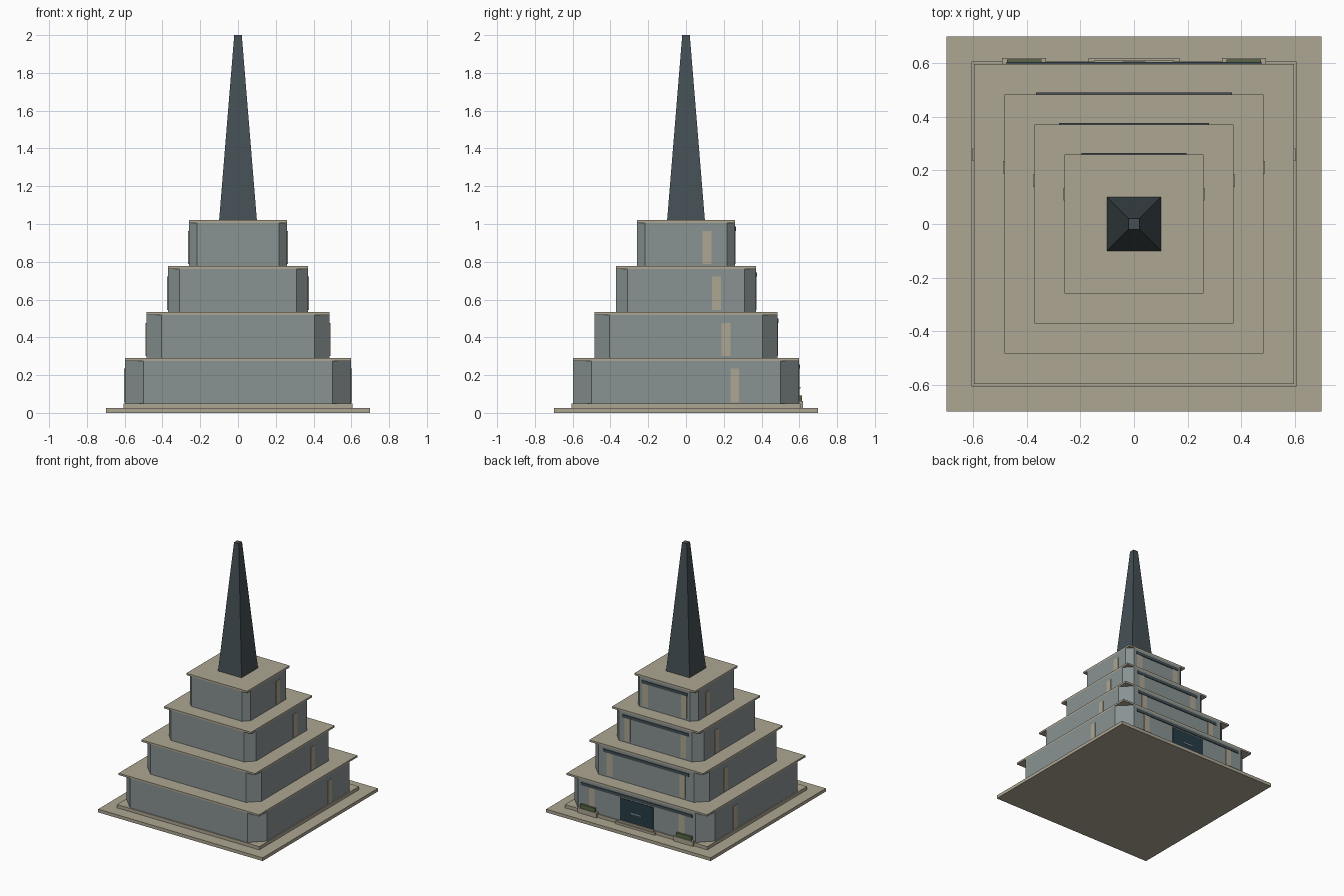
import bpy, bmesh, math

if "Cube" in bpy.data.objects:
    bpy.data.objects.remove(bpy.data.objects["Cube"])


def material(name, rgb):
    m = bpy.data.materials.new(name)
    m.diffuse_color = (*rgb, 1)
    m.use_nodes = True
    m.node_tree.nodes["Principled BSDF"].inputs["Base Color"].default_value = m.diffuse_color
    return m


STONE = material("sandstone", (0.42, 0.38, 0.29))
WALL = material("blue_grey_wall", (0.25, 0.29, 0.29))
SLATE = material("slate", (0.06, 0.08, 0.09))
DOOR = material("dark_door", (0.02, 0.045, 0.06))
METAL = material("pale_metal", (0.35, 0.40, 0.42))
LEAF = material("hedge_green", (0.10, 0.14, 0.06))


def finish(name, bm, mat):
    bmesh.ops.recalc_face_normals(bm, faces=bm.faces)
    mesh = bpy.data.meshes.new(name)
    bm.to_mesh(mesh)
    bm.free()
    mesh.materials.append(mat)
    obj = bpy.data.objects.new(name, mesh)
    bpy.context.collection.objects.link(obj)
    return obj


def prism(name, outline, z0, z1, mat, top_scale=1.0):
    """Closed prism or frustum over an outline."""
    bm = bmesh.new()
    low = [bm.verts.new((x, y, z0)) for x, y in outline]
    high = [bm.verts.new((x * top_scale, y * top_scale, z1)) for x, y in outline]
    n = len(outline)
    bm.faces.new(low)
    bm.faces.new(high)
    for i in range(n):
        j = (i + 1) % n
        bm.faces.new((low[i], low[j], high[j], high[i]))
    return finish(name, bm, mat)


def box(name, x0, x1, y0, y1, z0, z1, mat):
    return prism(name, [(x0, y0), (x1, y0), (x1, y1), (x0, y1)], z0, z1, mat)


def square(name, h, z0, z1, mat):
    return box(name, -h, h, -h, h, z0, z1, mat)


def chamfered(h, c):
    k = h - c
    return [(-k, -h), (k, -h), (h, -k), (h, k), (k, h), (-k, h), (-h, k), (-h, -k)]


# Ground slab and plinth
square("ground_slab", 0.70, 0, 0.025, STONE)
square("plinth", 0.606, 0.025, 0.05, STONE)

# Stepped tiers: half width, corner cut, base height, roof top, lintel half, side pilaster centre
tiers = [
    (0.598, 0.098, 0.05, 0.290, 0.475, 0.258),
    (0.484, 0.078, 0.290, 0.533, 0.365, 0.212),
    (0.371, 0.060, 0.533, 0.777, 0.280, 0.161),
    (0.259, 0.043, 0.777, 1.020, 0.195, 0.111),
]
for i, (h, c, z0, z1, lintel, py) in enumerate(tiers, 1):
    prism(f"tier_{i}_wall", chamfered(h, c), z0, z1 - 0.014, WALL)
    square(f"tier_{i}_roof", h, z1 - 0.014, z1, STONE)
    top = z1 - 0.056
    base = z0 + (0.005 if i == 1 else 0.012)
    # Dark lintel across the entrance side
    box(f"tier_{i}_lintel", -lintel, lintel, h - 0.01, h + 0.006, top, top + 0.022, SLATE)
    for s, side in ((-1, "left"), (1, "right")):
        x = s * h * 0.64
        box(f"tier_{i}_rear_pilaster_{side}", x - 0.024, x + 0.024,
            h - 0.01, h + 0.003, base, top, STONE)
        box(f"tier_{i}_side_pilaster_{side}", s * h - 0.005, s * h + 0.005,
            py - 0.023, py + 0.023, base, top, STONE)

# Entrance with door, handle and steps
box("door", -0.14, 0.14, 0.59, 0.602, 0.05, 0.225, DOOR)
box("door_handle", -0.042, 0.042, 0.60, 0.606, 0.128, 0.136, METAL)
box("lower_step", -0.17, 0.17, 0.59, 0.62, 0.025, 0.042, STONE)
box("upper_step", -0.15, 0.15, 0.59, 0.611, 0.042, 0.056, STONE)

# Planters either side of the entrance
for s, side in ((-1, "left"), (1, "right")):
    x = s * 0.41
    box(f"planter_{side}", x - 0.082, x + 0.082, 0.59, 0.619, 0.025, 0.062, STONE)
    box(f"hedge_{side}", x - 0.064, x + 0.064, 0.59, 0.614, 0.062, 0.092, LEAF)

# Tapered square spire
prism("spire", [(-0.1, -0.1), (0.1, -0.1), (0.1, 0.1), (-0.1, 0.1)], 1.02, 2.0, SLATE, 0.2)
